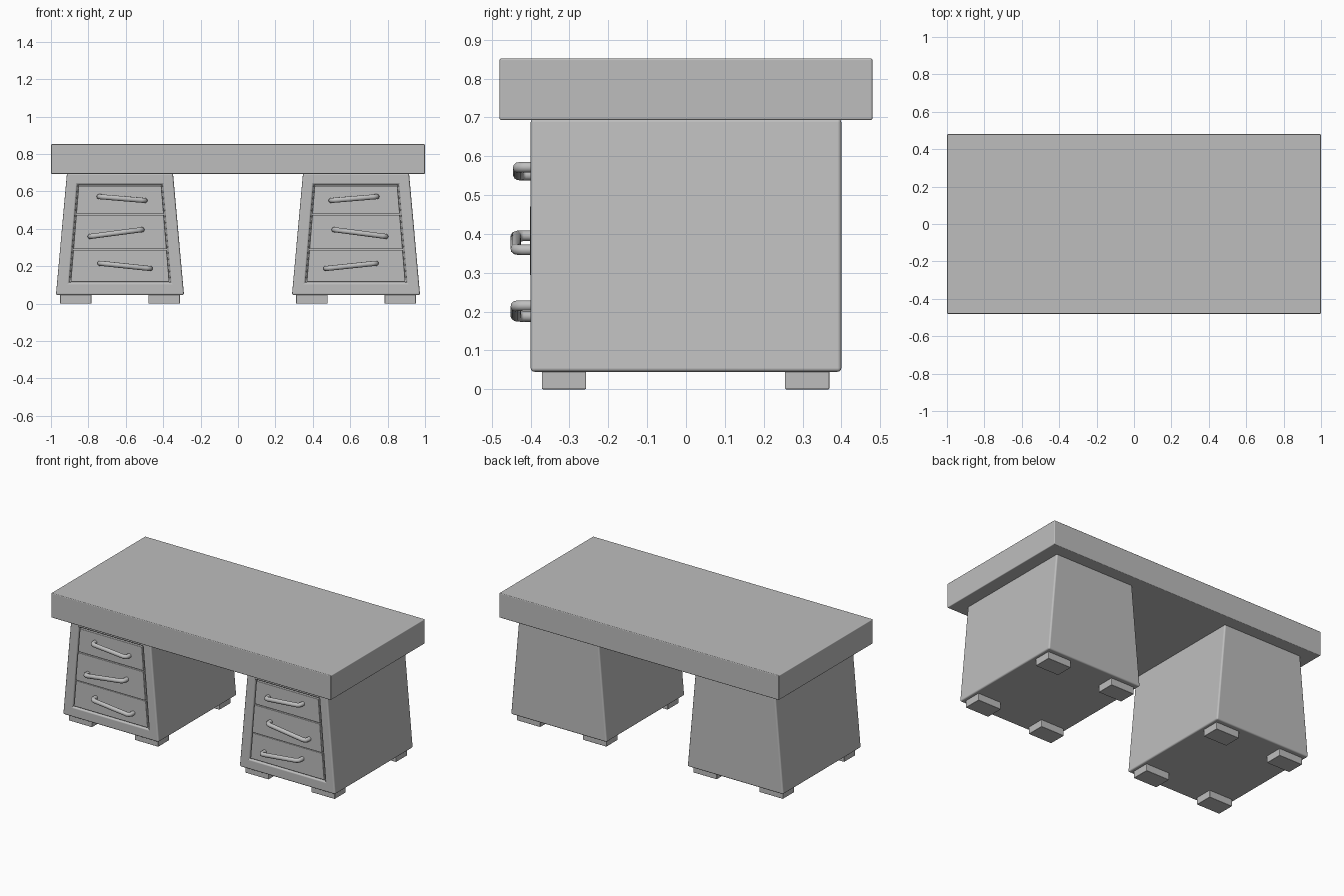
import bpy, bmesh
from mathutils import Vector

cube = bpy.data.objects.get("Cube")
if cube:
    bpy.data.objects.remove(cube, do_unlink=True)

grey = bpy.data.materials.new("plain grey")
grey.use_nodes = True
grey.diffuse_color = (0.515, 0.515, 0.515, 1)
grey.node_tree.nodes["Principled BSDF"].inputs["Base Color"].default_value = grey.diffuse_color


def block(name, cx, y0, y1, z0, z1, w0, w1, bevel, panel=None):
    """Tapered block: half width w0 at z0 and w1 at z1, with an optional front recess."""
    bm = bmesh.new()
    corners = [(-w0, z0), (w0, z0), (w1, z1), (-w1, z1)]
    front = bm.faces.new([bm.verts.new((cx + x, y0, z)) for x, z in corners])
    back = bmesh.ops.extrude_face_region(bm, geom=[front], use_keep_orig=True)["geom"]
    for v in back:
        if isinstance(v, bmesh.types.BMVert):
            v.co.y = y1
    bmesh.ops.recalc_face_normals(bm, faces=bm.faces)
    if panel:
        p0, p1, depth = panel
        face = min(bm.faces, key=lambda f: f.calc_center_median().y)
        bmesh.ops.inset_individual(bm, faces=[face], thickness=0.05)
        mid = face.calc_center_median()
        for v in face.verts:
            z = p0 if v.co.z < mid.z else p1
            v.co = (cx + (1 if v.co.x > cx else -1) * panel_half(z), y0, z)
        # sink the framed area behind the front rim
        bmesh.ops.inset_individual(bm, faces=[face], thickness=0.0)
        for v in face.verts:
            v.co.y += depth
    mesh = bpy.data.meshes.new(name)
    bm.to_mesh(mesh)
    bm.free()
    mesh.materials.append(grey)
    mesh.shade_smooth()
    obj = bpy.data.objects.new(name, mesh)
    bpy.context.collection.objects.link(obj)
    mod = obj.modifiers.new("soft edges", "BEVEL")
    mod.width = bevel
    mod.segments = 3
    mod.limit_method = "ANGLE"
    mod.harden_normals = True


def panel_half(z):
    """Half width of the drawer opening at height z."""
    return 0.271 - (z - 0.112) * 0.082


def handle(name, a, b, out):
    """Round bar from a to b (x, z) with both ends bent back into the drawer."""
    a, b = Vector((a[0], 0, a[1])), Vector((b[0], 0, b[1]))
    along, r = (b - a).normalized(), 0.014
    a, b = a + along * r, b - along * r
    bend, path = 0.018, []
    for end, d in ((a, along), (b, -along)):
        y = out + r
        part = [end + Vector((0, -0.385, 0)), end + Vector((0, y + bend, 0)),
                end + d * bend * 0.3 + Vector((0, y + bend * 0.3, 0)),
                end + d * bend + Vector((0, y, 0))]
        path += part if end is a else part[::-1]
    curve = bpy.data.curves.new(name, "CURVE")
    curve.dimensions = "3D"
    curve.bevel_depth = r
    curve.bevel_resolution = 3
    curve.use_fill_caps = True
    spline = curve.splines.new("POLY")
    spline.points.add(len(path) - 1)
    for point, co in zip(spline.points, path):
        point.co = (*co, 1)
    spline.use_smooth = True
    curve.materials.append(grey)
    bpy.context.collection.objects.link(bpy.data.objects.new(name, curve))


# Thick desk top
block("desk_top", 0, -0.48, 0.48, 0.693, 0.852, 1.0, 1.0, 0.005)

# Drawers: name, bottom, top, front face y, outer and inner handle ends, handle reach
drawers = [
    ("lower", 0.118, 0.287, -0.398, (0.752, 0.217), (0.456, 0.186), -0.452),
    ("middle", 0.291, 0.474, -0.401, (0.804, 0.357), (0.500, 0.397), -0.452),
    ("upper", 0.478, 0.630, -0.398, (0.756, 0.573), (0.484, 0.550), -0.446),
]

for side, s in (("left", 1), ("right", -1)):
    cx = s * 0.631
    # Tapered pedestal with a framed front opening
    block(side + "_pedestal", cx, -0.40, 0.40, 0.045, 0.697, 0.3425, 0.2835, 0.01,
          panel=(0.112, 0.636, 0.02))
    # Drawer fronts and tilted handles
    for level, z0, z1, y, outer, inner, out in drawers:
        block(f"{side}_{level}_drawer", cx, y, -0.375, z0, z1,
              panel_half(z0) - 0.007, panel_half(z1) - 0.007, 0.003)
        handle(f"{side}_{level}_handle", (s * outer[0], outer[1]), (s * inner[0], inner[1]), out)
    # Four block feet
    for fx, xname in ((-1, "right"), (1, "left")):
        for fy, yname in ((-0.314, "front"), (0.312, "back")):
            block(f"{side}_pedestal_{yname}_{xname}_foot", cx + fx * 0.2365,
                  fy - 0.057, fy + 0.057, 0, 0.05, 0.084, 0.084, 0.003)
